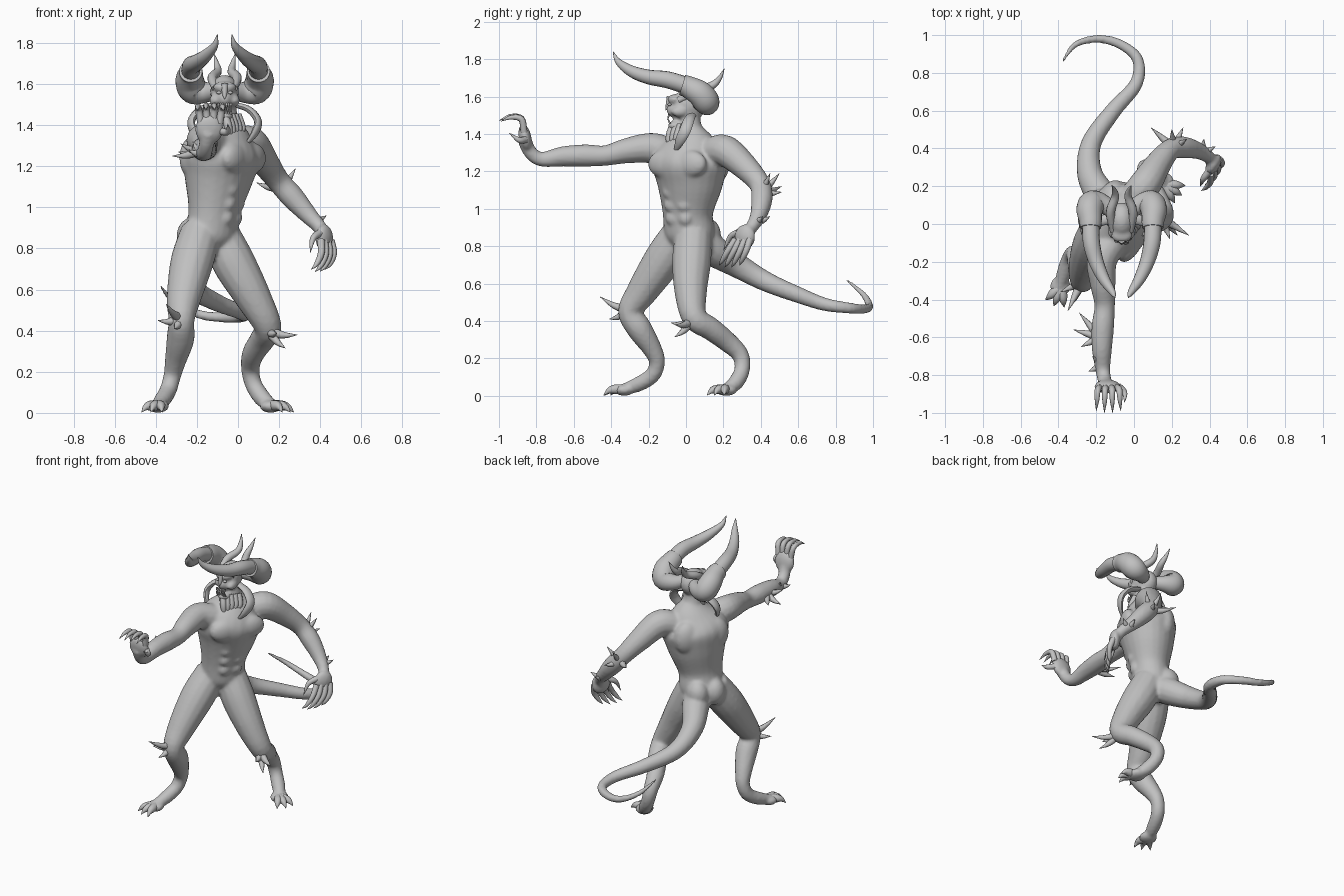
import bpy, bmesh, math
from mathutils import Vector, Matrix

cube = bpy.data.objects.get("Cube")
if cube:
    bpy.data.objects.remove(cube, do_unlink=True)

grey = bpy.data.materials.new("stone grey")
grey.use_nodes = True
tone = (0.53, 0.53, 0.53, 1)
grey.diffuse_color = tone
grey.node_tree.nodes["Principled BSDF"].inputs["Base Color"].default_value = tone

HEAD_X = -.065                              # middle plane of the head
ACROSS = Vector((.53, .85, 0))              # torso axis, right shoulder to left
FACING = Vector((.85, -.53, 0))             # direction the chest faces
TWIST = math.atan2(ACROSS.y, ACROSS.x)


def spline(rows, steps):
    """Catmull-Rom through rows of x, y, z, radius."""
    p = [Vector(r) for r in rows]
    p = [p[0] * 2 - p[1]] + p + [p[-1] * 2 - p[-2]]
    out = []
    for a, b, c, d in zip(p, p[1:], p[2:], p[3:]):
        for k in range(steps):
            t = k / steps
            out.append(b + (c - a) * t / 2 + (a * 2 - b * 5 + c * 4 - d) * t * t / 2
                       + (b * 3 - a - c * 3 + d) * t ** 3 / 2)
    return out + [p[-2]]


def tube(bm, rows, sides=14, steps=5, side=None, flat=1):
    """Tapered tube along a smooth path, with an elliptical section."""
    pts = spline(rows, steps)
    last, axis = None, Vector(side) if side else None
    for i, p in enumerate(pts):
        t = (pts[min(i + 1, len(pts) - 1)] - pts[max(i - 1, 0)]).xyz.normalized()
        axis = axis or t.orthogonal()
        axis = (axis - t * axis.dot(t)).normalized()
        other = t.cross(axis) * flat
        ring = []
        for k in range(sides):
            w = math.tau * k / sides
            ring.append(bm.verts.new(p.xyz + (axis * math.cos(w) + other * math.sin(w)) * max(p.w, .001)))
        if last:
            for k in range(sides):
                n = (k + 1) % sides
                bm.faces.new((last[k], last[n], ring[n], ring[k]))
        else:
            bm.faces.new(ring[::-1])
        last = ring
    bm.faces.new(last)


def blob(bm, loc, size, yaw=0, tilt=0):
    m = (Matrix.Translation(Vector(loc)) @ Matrix.Rotation(yaw, 4, 'Z')
         @ Matrix.Rotation(tilt, 4, 'X') @ Matrix.Diagonal((*size, 1)))
    bmesh.ops.create_icosphere(bm, subdivisions=3, radius=1, matrix=m)


def spike(bm, base, tip, r, lift=.012):
    a, b = Vector(base), Vector(tip)
    mid = (a + b) / 2 - Vector((0, 0, lift))
    tube(bm, [(*a, r), (*mid, r * .65), (*b, .001)], sides=8, steps=3)


def finish(name, bm, voxel=0):
    bmesh.ops.recalc_face_normals(bm, faces=bm.faces)
    mesh = bpy.data.meshes.new(name)
    bm.to_mesh(mesh)
    bm.free()
    mesh.materials.append(grey)
    ob = bpy.data.objects.new(name, mesh)
    bpy.context.collection.objects.link(ob)
    bpy.ops.object.select_all(action='DESELECT')
    ob.select_set(True)
    bpy.context.view_layer.objects.active = ob
    if voxel:
        # fuse the overlapping masses into one skin
        mod = ob.modifiers.new("fuse", 'REMESH')
        mod.mode, mod.voxel_size, mod.use_smooth_shade = 'VOXEL', voxel, True
        soft = ob.modifiers.new("soften", 'SMOOTH')
        soft.factor, soft.iterations = .5, 4
    else:
        bpy.ops.object.shade_smooth_by_angle(angle=math.radians(50))


# Torso
body = bmesh.new()
tube(body, [(-.13, .02, .75, .06), (-.13, .02, .85, .135), (-.115, .01, .98, .14),
            (-.095, .02, 1.14, .185), (-.08, .02, 1.26, .21), (-.065, .03, 1.36, .14),
            (-.06, .03, 1.43, .07)], sides=24, side=ACROSS, flat=.87)
tube(body, [(-.06, .04, 1.36, .085), (-.065, .02, 1.44, .065), (-.065, .02, 1.52, .055)])
chest = Vector((-.08, .02, 1.24))
hips = Vector((-.15, .04, .86))
belly = Vector((-.11, .01, .95))
for s in (-1, 1):
    out = ACROSS * s
    blob(body, chest + FACING * .125 + out * .08, (.1, .05, .075), TWIST)
    blob(body, chest - FACING * .1 + out * .09, (.09, .065, .11), TWIST)
    blob(body, hips - FACING * .055 + out * .055, (.07, .075, .09), TWIST)
    for k in range(3):
        rise = Vector((0, 0, k * .07))
        blob(body, belly + rise + FACING * (.092 + k * .014) + out * .038, (.042, .03, .04), TWIST)

# Legs, with feet
tube(body, [(-.18, -.02, .88, .1), (-.225, -.12, .73, .105), (-.265, -.24, .55, .083),
            (-.275, -.3, .45, .064), (-.28, -.25, .36, .068), (-.305, -.18, .25, .052),
            (-.32, -.155, .18, .043), (-.34, -.18, .11, .042), (-.37, -.26, .06, .04), (-.395, -.34, .035, .028)])
tube(body, [(-.08, .04, .85, .1), (-.015, .03, .72, .105), (.075, .025, .56, .088),
            (.145, .045, .42, .068), (.12, .13, .36, .062), (.075, .22, .29, .055),
            (.06, .29, .22, .046), (.075, .3, .14, .042), (.12, .265, .07, .042), (.165, .215, .035, .03)])
blob(body, (-.39, -.33, .032), (.055, .055, .032))
blob(body, (.16, .215, .032), (.055, .06, .032))

# Arms
tube(body, [(-.12, -.1, 1.3, .085), (-.17, -.19, 1.325, .082), (-.165, -.32, 1.31, .068),
            (-.155, -.43, 1.285, .055), (-.165, -.54, 1.285, .06), (-.17, -.66, 1.28, .054),
            (-.165, -.77, 1.265, .04), (-.155, -.83, 1.3, .037), (-.145, -.865, 1.37, .038)])
tube(body, [(-.01, .13, 1.3, .08), (.06, .21, 1.31, .085), (.13, .32, 1.22, .07),
            (.195, .395, 1.13, .057), (.265, .405, 1.05, .058), (.345, .385, .96, .044),
            (.4, .35, .9, .034), (.425, .31, .84, .035)])
blob(body, (-.14, -.86, 1.38), (.07, .034, .075), 0, .2)
blob(body, (.42, .315, .85), (.062, .034, .068), TWIST)

# Tail
tube(body, [(-.13, .05, .84, .085), (-.17, .14, .78, .085), (-.235, .27, .7, .068),
            (-.225, .43, .61, .054), (-.11, .6, .54, .044), (.01, .74, .49, .036),
            (.02, .87, .47, .03), (-.07, .95, .465, .026), (-.19, .98, .48, .022),
            (-.31, .95, .54, .017), (-.38, .86, .62, .008)])

# Head masses: skull, brow, cheeks, jaw
blob(body, (HEAD_X, .02, 1.56), (.07, .095, .085))
blob(body, (HEAD_X, -.06, 1.585), (.058, .04, .028))
blob(body, (HEAD_X, -.055, 1.53), (.04, .05, .045))
blob(body, (HEAD_X, -.055, 1.445), (.043, .045, .025))
for s in (-1, 1):
    blob(body, (HEAD_X + s * .045, -.035, 1.52), (.03, .045, .03))
finish("body", body, .011)

# Face: eyes, nose ridge, teeth
face = bmesh.new()
spike(face, (HEAD_X, -.085, 1.6), (HEAD_X, -.11, 1.525), .018)
for s in (-1, 1):
    blob(face, (HEAD_X + s * .028, -.088, 1.558), (.012, .01, .008))
    for k in range(3):
        x = HEAD_X + s * (.009 + k * .011)
        spike(face, (x, -.09, 1.505), (x, -.1, 1.475), .006, 0)
        spike(face, (x, -.085, 1.455), (x, -.098, 1.485), .006, 0)
finish("face_details", face)

# Beard strands, hanging to a point
beard = bmesh.new()
for k in range(-4, 5):
    x = HEAD_X + k * .016
    back = abs(k) * .02
    tube(beard, [(x, -.07 + back, 1.45, .019), (x + .02, -.09 + back, 1.38, .019),
                 (x + .03 - k * .008, -.09 + back * .6, 1.28 + back, .002)], sides=8)
finish("beard", beard)

# Horns and cheek flaps, mirrored about the head
for s, word in ((1, "left"), (-1, "right")):
    def place(rows):
        return [(HEAD_X + s * x, y, z, r) for x, y, z, r in rows]
    sleeve, horn, crest, flap = (bmesh.new() for _ in range(4))
    tube(sleeve, place([(.03, .05, 1.57, .035), (.09, .1, 1.56, .05), (.15, .11, 1.57, .07),
                        (.17, .075, 1.615, .07), (.165, .015, 1.65, .06), (.165, -.02, 1.662, .056)]), sides=18)
    tube(horn, place([(.165, 0, 1.66, .046), (.16, -.1, 1.69, .045), (.135, -.2, 1.705, .039),
                      (.095, -.29, 1.735, .031), (.05, -.36, 1.785, .018), (.035, -.39, 1.84, .002)]), sides=16)
    tube(crest, place([(.045, -.04, 1.58, .018), (.06, .06, 1.63, .024), (.035, .14, 1.66, .021),
                       (.04, .18, 1.7, .013), (.052, .205, 1.75, .001)]), sides=10)
    tube(flap, place([(.05, .03, 1.5, .024), (.12, .015, 1.475, .03), (.162, -.005, 1.42, .032),
                      (.145, -.035, 1.36, .026), (.09, -.065, 1.29, .002)]), sides=10, side=(0, 1, 0), flat=.55)
    for part, bm in (("horn_sleeve", sleeve), ("horn", horn), ("crest_horn", crest), ("cheek_flap", flap)):
        finish(word + "_" + part, bm)


def hand(name, knuckle, fwd, curl, side, thumb):
    """Four curled clawed fingers and a thumb."""
    bm = bmesh.new()
    k, f, c, a = (Vector(v) for v in (knuckle, fwd, curl, side))
    for i in range(4):
        w = (i - 1.5) / 1.5
        base = k + a * w * .045
        reach = 1 - abs(w) * .12
        path = [base - f * .02, base + f * .055 * reach + a * w * .012,
                base + (f * .07 + c * .06) * reach + a * w * .016, base + (f * .05 + c * .125) * reach + a * w * .02]
        tube(bm, [(*p, r) for p, r in zip(path, (.019, .017, .012, .001))], sides=10)
    root = k + a * thumb * .05 - f * .06
    path = [root, root + a * thumb * .035 + c * .035, root + a * thumb * .035 + c * .08 + f * .04]
    tube(bm, [(*p, r) for p, r in zip(path, (.019, .015, .001))], sides=10)
    finish(name, bm)


hand("right_fingers", (-.135, -.87, 1.43), (0, -.2, 1), (0, -1, -.05), (1, 0, 0), 1)
hand("left_fingers", (.43, .295, .82), (.1, -.45, -.9), (-.4, -.4, -.75), ACROSS, -1)

# Toes with claws
for name, ball, ahead in (("right_toes", (-.385, -.33, .035), (-.35, -.93, 0)),
                          ("left_toes", (.16, .21, .035), (.85, -.53, 0))):
    bm = bmesh.new()
    for turn in (-.5, 0, .5):
        d = Matrix.Rotation(turn, 3, 'Z') @ Vector(ahead)
        p = Vector(ball)
        up = Vector((0, 0, .008))
        rows = [(*p, .028), (*(p + d * .055), .025), (*(p + d * .085 - up), .016), (*(p + d * .112 - up * 4), .001)]
        tube(bm, rows, sides=10)
    finish(name, bm)

# Knee and elbow spikes, fanned around each joint
fans = {
    "right_knee_spikes": ((-.28, -.31, .46), [(-.35, -.46, .53), (-.39, -.36, .45), (-.31, -.41, .41)]),
    "left_knee_spikes": ((.15, .03, .4), [(.29, -.06, .38), (.23, -.06, .315), (.19, -.08, .39)]),
    "right_elbow_spikes": ((-.18, -.6, 1.28), [(-.32, -.56, 1.25), (-.29, -.47, 1.27), (-.28, -.65, 1.31)]),
    "right_wrist_spikes": ((-.17, -.75, 1.27), [(-.22, -.7, 1.32), (-.24, -.78, 1.28)]),
    "left_elbow_spikes": ((.21, .4, 1.1), [(.09, .51, 1.12), (.2, .5, 1.19), (.28, .45, 1.19), (.26, .51, 1.09)]),
    "left_wrist_spikes": ((.36, .37, .94), [(.43, .41, .96), (.37, .45, .96)]),
}
for name, (joint, tips) in fans.items():
    bm = bmesh.new()
    for tip in tips:
        spike(bm, joint, tip, .026)
    finish(name, bm)
